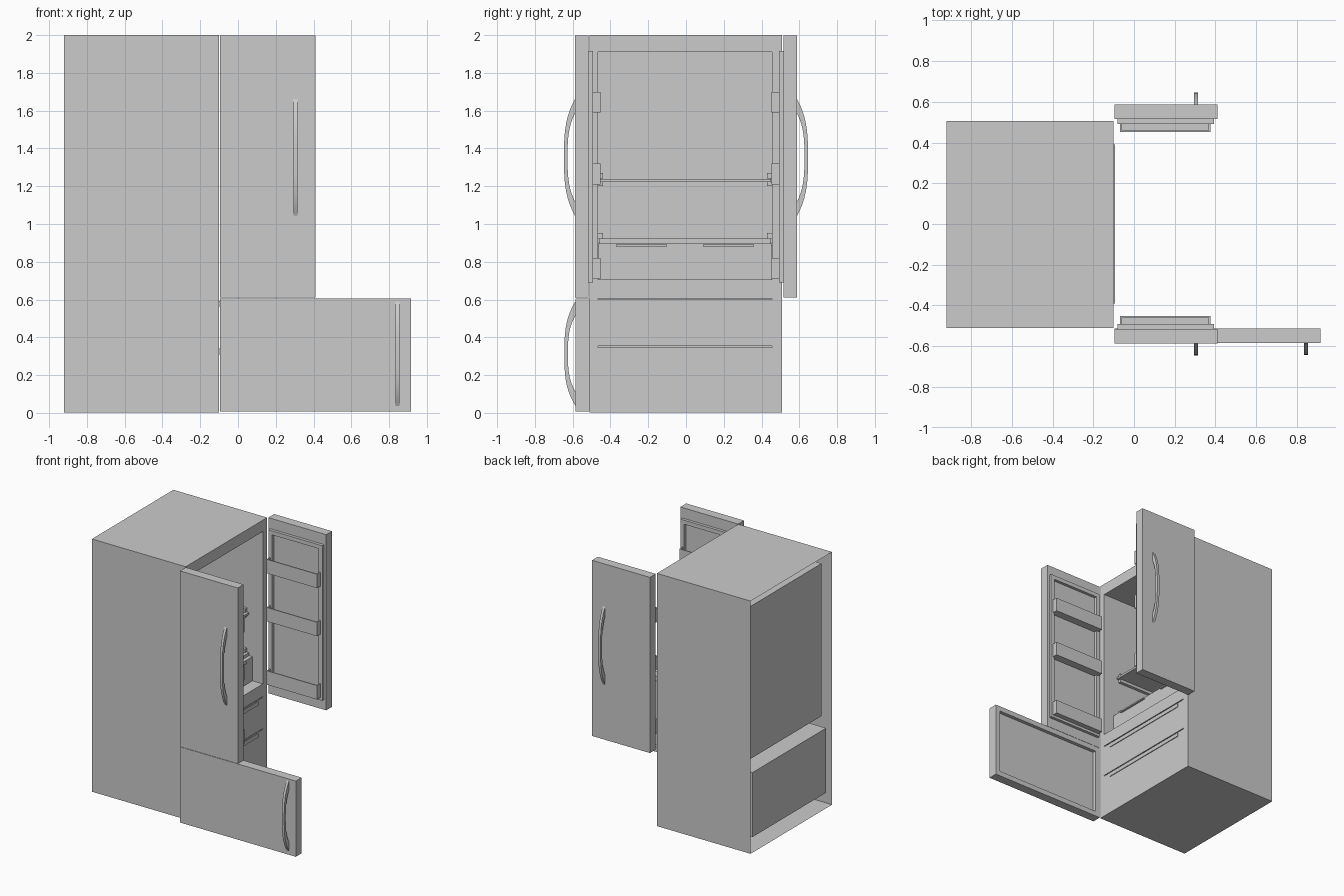
import bpy, bmesh

if "Cube" in bpy.data.objects:
    bpy.data.objects.remove(bpy.data.objects["Cube"])


def make(name, bm):
    bmesh.ops.recalc_face_normals(bm, faces=bm.faces[:])
    me = bpy.data.meshes.new(name)
    bm.to_mesh(me)
    bm.free()
    ob = bpy.data.objects.new(name, me)
    bpy.context.collection.objects.link(ob)
    return ob


def add_box(bm, xs, ys, zs, skip=()):
    """Box between ranges; skip lists open sides such as '+x'."""
    xs, ys, zs = sorted(xs), sorted(ys), sorted(zs)
    v = [[[bm.verts.new((x, y, z)) for z in zs] for y in ys] for x in xs]
    sides = {
        '-x': (v[0][0][0], v[0][0][1], v[0][1][1], v[0][1][0]),
        '+x': (v[1][0][0], v[1][1][0], v[1][1][1], v[1][0][1]),
        '-y': (v[0][0][0], v[1][0][0], v[1][0][1], v[0][0][1]),
        '+y': (v[0][1][0], v[0][1][1], v[1][1][1], v[1][1][0]),
        '-z': (v[0][0][0], v[0][1][0], v[1][1][0], v[1][0][0]),
        '+z': (v[0][0][1], v[1][0][1], v[1][1][1], v[0][1][1]),
    }
    for key, quad in sides.items():
        if key not in skip:
            bm.faces.new(quad)


def box(name, xs, ys, zs, skip=()):
    bm = bmesh.new()
    add_box(bm, xs, ys, zs, skip)
    return make(name, bm)


def boxes(name, parts):
    bm = bmesh.new()
    for p in parts:
        add_box(bm, *p)
    return make(name, bm)


def frame(name, xs, ys, zs, w):
    """Rectangular border in the xz plane."""
    (x0, x1), (z0, z1) = xs, zs
    return boxes(name, [((x0, x1), ys, (z1 - w, z1)), ((x0, x1), ys, (z0, z0 + w)),
                        ((x0, x0 + w), ys, (z0 + w, z1 - w)), ((x1 - w, x1), ys, (z0 + w, z1 - w))])


def handle(name, x, y, s, z0, z1):
    """Arched crescent bar, extruded across x."""
    n = 20
    def arc(a, b, depth):
        return [(y + s * depth * (1 - abs(2 * i / n - 1) ** 3), a + (b - a) * i / n)
                for i in range(n + 1)]
    prof = arc(z0, z1, 0.06) + arc(z1 - 0.075, z0 + 0.075, 0.041)
    bm = bmesh.new()
    f = bm.faces.new([bm.verts.new((x - 0.01, p, z)) for p, z in prof])
    ext = bmesh.ops.extrude_face_region(bm, geom=[f])
    moved = [g for g in ext['geom'] if isinstance(g, bmesh.types.BMVert)]
    bmesh.ops.translate(bm, verts=moved, vec=(0.02, 0, 0))
    if f.is_valid and len(f.link_loops if hasattr(f, 'link_loops') else f.loops) == 0:
        bm.faces.remove(f)
    ob = make(name, bm)
    bpy.context.view_layer.objects.active = ob
    ob.select_set(True)
    bpy.ops.object.shade_smooth_by_angle()
    ob.select_set(False)


# Cabinet shell: sheet box, open at the opening side and the back
X0, X1 = -0.92, -0.10
Y0, Y1 = -0.51, 0.507
LY0, LY1 = -0.465, 0.455
box("cabinet_shell", (X0, X1), (Y0, Y1), (0.003, 2.0), ('-x', '+x'))

# Face frame around the fresh-food opening, and lower face with drawer slots
fx = (X1 - 0.006, X1)
boxes("face_frame", [(fx, (Y0, Y1), (1.91, 2.0)), (fx, (Y0, LY0), (0.003, 1.91)),
                     (fx, (LY1, Y1), (0.003, 1.91)), (fx, (LY0, LY1), (0.606, 0.705))])
for i, (a, b) in enumerate([(0.003, 0.346), (0.353, 0.599)]):
    box(f"freezer_drawer_front_{i}", fx, (LY0, LY1), (a, b))
    box(f"freezer_drawer_lip_{i}", (X1, X1 + 0.006), (-0.39, 0.39), (b - 0.036, b - 0.006))

# Inner liners
box("fridge_liner", (-0.86, X1), (LY0, LY1), (0.705, 1.91), ('+x',))
box("freezer_liner", (-0.90, X1), (LY0, LY1), (0.11, 0.62), ('+x',))

# Shelves with side brackets
for i, (z, t) in enumerate([(1.235, 0.012), (0.918, 0.02)]):
    box(f"shelf_{i}", (-0.855, -0.22), (LY0 + 0.005, LY1 - 0.005), (z - t, z + 0.004))
    for s, yw in ((1, LY0), (-1, LY1)):
        for dz in ((0.005, 0.035), (-0.035, -0.012)):
            box("shelf_bracket", (-0.84, -0.24), (yw, yw + s * 0.025), (z + dz[0], z + dz[1]))

# Crisper drawers under the lower shelf
box("crisper_drawers", (-0.855, -0.19), (LY0 + 0.003, LY1 - 0.003), (0.707, 0.898))
for y0, y1 in ((-0.37, -0.10), (0.09, 0.36)):
    box("crisper_lip", (-0.19, -0.175), (y0, y1), (0.882, 0.892))

# Swung-open upper doors, mirrored
for s, side in ((-1, "left"), (1, "right")):
    box(f"{side}_door", (-0.096, 0.41), (s * 0.515, s * 0.588), (0.61, 1.998))
    frame(f"{side}_door_liner", (-0.08, 0.393), (s * 0.492, s * 0.515), (0.69, 1.915), 0.032)
    for z in (0.71, 1.21, 1.59):
        xs, w = (-0.068, 0.375), 0.008
        ya, yb = s * 0.452, s * 0.515
        boxes(f"{side}_door_bin", [
            (xs, (ya, yb), (z, z + w)),
            (xs, (ya, ya + s * w), (z + w, z + 0.11)),
            ((xs[0], xs[0] + w), (ya + s * w, yb), (z + w, z + 0.11)),
            ((xs[1] - w, xs[1]), (ya + s * w, yb), (z + w, z + 0.11))])
    handle(f"{side}_door_handle", 0.305, s * 0.586, s, 1.04, 1.665)

# Freezer door with recessed inner face
box("freezer_door", (-0.096, 0.915), (-0.585, -0.54), (0.008, 0.606))
frame("freezer_door_rim", (-0.096, 0.915), (-0.54, -0.512), (0.008, 0.606), 0.04)
handle("freezer_door_handle", 0.845, -0.584, -1, 0.035, 0.592)
